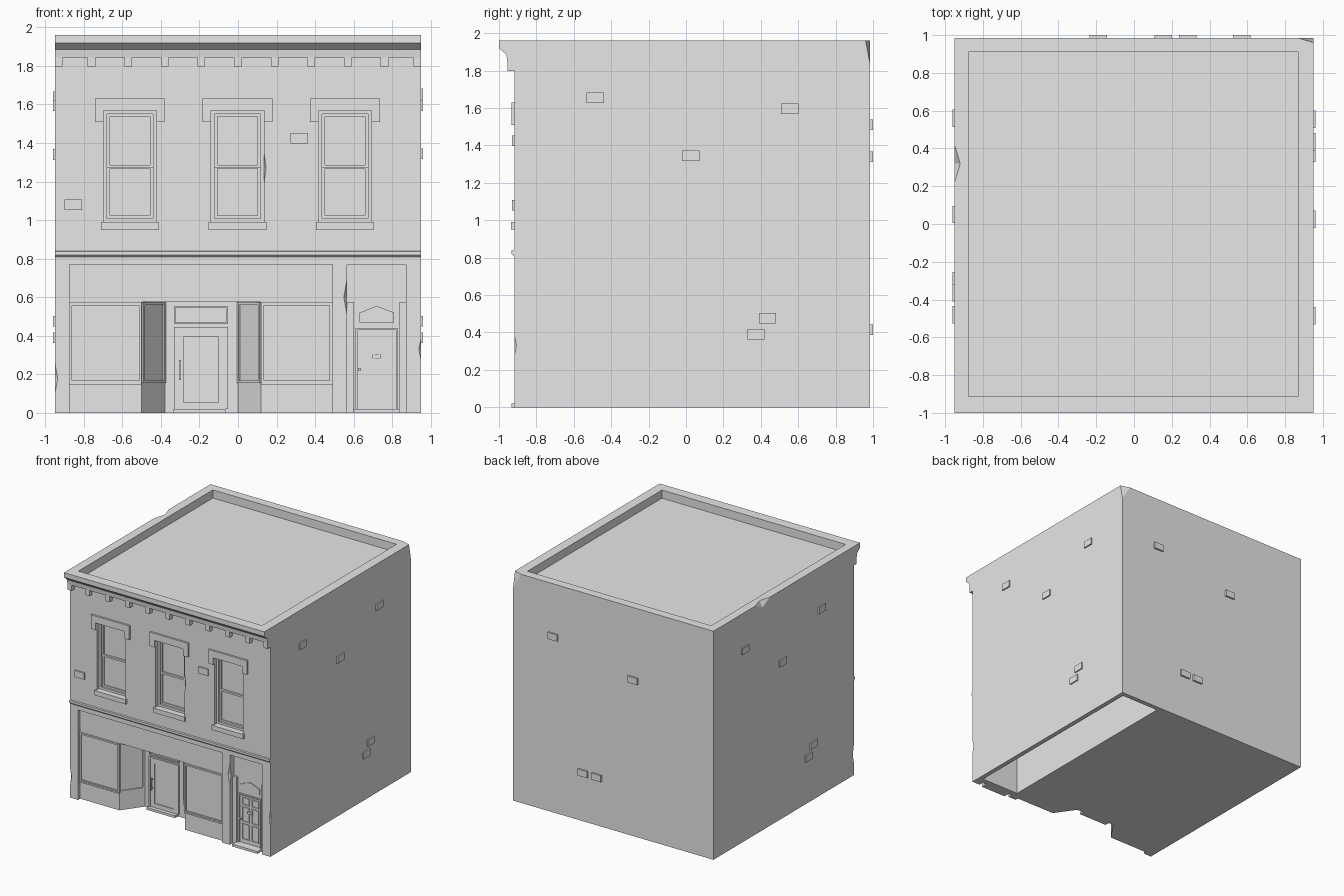
import bpy, bmesh, math
from mathutils import Matrix, Vector

cube = bpy.data.objects.get("Cube")
if cube:
    bpy.data.objects.remove(cube, do_unlink=True)

grey = bpy.data.materials.new("plain grey")
grey.use_nodes = True
grey.diffuse_color = (0.8, 0.8, 0.8, 1)
grey.node_tree.nodes["Principled BSDF"].inputs["Base Color"].default_value = (0.8, 0.8, 0.8, 1)

W, FRONT, BACK, TOP = 0.95, -0.918, 0.985, 1.96
SHOP, DOOR = -0.89, -0.86      # shopfront plane and side door plane
ENTRY = -0.72                  # back of the angled entry


def finish(name, bm):
    bmesh.ops.recalc_face_normals(bm, faces=bm.faces)
    mesh = bpy.data.meshes.new(name)
    bm.to_mesh(mesh)
    bm.free()
    mesh.materials.append(grey)
    ob = bpy.data.objects.new(name, mesh)
    bpy.context.collection.objects.link(ob)
    return ob


def add_prism(bm, pts, offset, place=Matrix()):
    """Extrude a closed loop of points by an offset."""
    low = [bm.verts.new(place @ Vector(p)) for p in pts]
    high = [bm.verts.new(place @ (Vector(p) + Vector(offset))) for p in pts]
    bm.faces.new(low)
    bm.faces.new(high)
    for i in range(len(pts)):
        j = (i + 1) % len(pts)
        bm.faces.new((low[i], low[j], high[j], high[i]))


def add_box(bm, x0, x1, y0, y1, z0, z1, place=Matrix()):
    add_prism(bm, [(x0, y0, z0), (x1, y0, z0), (x1, y1, z0), (x0, y1, z0)],
              (0, 0, z1 - z0), place)


def boxes(name, items, place=Matrix()):
    bm = bmesh.new()
    for b in items:
        add_box(bm, *b, place)
    return finish(name, bm)


def prism(name, pts, offset):
    bm = bmesh.new()
    add_prism(bm, pts, offset)
    return finish(name, bm)


def ring(x0, x1, y0, y1, z0, z1, t):
    """Four bars around a rectangular opening."""
    return [(x0, x0 + t, y0, y1, z0, z1), (x1 - t, x1, y0, y1, z0, z1),
            (x0 + t, x1 - t, y0, y1, z0, z0 + t), (x0 + t, x1 - t, y0, y1, z1 - t, z1)]


def chip(centre, size):
    bm = bmesh.new()
    bmesh.ops.create_uvsphere(bm, u_segments=4, v_segments=2, radius=1,
                              matrix=Matrix.Translation(centre) @ Matrix.Diagonal((*size, 1)))
    return finish("chip_cutter", bm)


def carve(ob, cutters):
    for c in cutters:
        m = ob.modifiers.new("cut", "BOOLEAN")
        m.operation, m.solver, m.object = "DIFFERENCE", "EXACT", c
    graph = bpy.context.evaluated_depsgraph_get()
    ob_eval = ob.evaluated_get(graph)
    mesh = bpy.data.meshes.new_from_object(ob_eval)
    ob.modifiers.clear()
    ob.data = mesh
    for c in cutters:
        bpy.data.objects.remove(c, do_unlink=True)


# Main block with roof well, shopfront, entry, side door and hall openings
windows = (-0.56, -0.003, 0.555)
body = boxes("building_body", [(-W, W, FRONT, BACK, 0, TOP)])
cut = [boxes("roof_cutter", [(-0.875, 0.867, -0.912, 0.91, 1.89, 2.1)]),
       boxes("shop_cutter", [(-0.875, 0.49, -1.1, SHOP, -0.1, 0.77)]),
       boxes("door_cutter", [(0.565, 0.872, -1.1, DOOR, -0.1, 0.77)]),
       boxes("hall_cutter", [(0.55, 0.91, -0.83, 0.945, -0.1, 0.77)]),
       prism("entry_cutter", [(-0.5, -1.1, -0.1), (-0.5, SHOP, -0.1), (-0.38, ENTRY, -0.1),
                              (0, ENTRY, -0.1), (0.12, SHOP, -0.1), (0.12, -1.1, -0.1)],
             (0, 0, 0.675))]
for x in windows:
    cut.append(boxes("window_cutter", [(x - 0.137, x + 0.137, -1.1, -0.86, 0.985, 1.57)]))
# Worn corners and edges
for centre, size in [((-W, 0.32, TOP), (0.03, 0.1, 0.05)), ((W, BACK, TOP), (0.08, 0.025, 0.13)),
                     ((0.134, FRONT, 1.27), (0.012, 0.02, 0.09)),
                     ((0.565, FRONT, 0.6), (0.016, 0.02, 0.09)),
                     ((-W, FRONT, 0.18), (0.015, 0.015, 0.08)),
                     ((W, FRONT, 0.33), (0.012, 0.012, 0.06))]:
    cut.append(chip(centre, size))
carve(body, cut)

# Cornice with hanging brackets
prism("cornice", [(-W, -0.913, 1.845), (-W, -0.955, 1.845), (-W, -0.96, 1.885),
                  (-W, -1, 1.92), (-W, -1, TOP), (-W, -0.913, TOP)], (2 * W, 0, 0))
step = 2 * W / 10
boxes("cornice_brackets", [(max(-W, -W + k * step - 0.02 - 0.02 * (k in (0, 10))),
                            min(W, -W + k * step + 0.02 + 0.02 * (k in (0, 10))),
                            -0.955, -0.91, 1.797, 1.85) for k in range(11)])

# Ledge above the shopfront
prism("shop_ledge", [(-W, -0.91, 0.81), (-W, -0.922, 0.81), (-W, -0.932, 0.82),
                     (-W, -0.932, 0.838), (-W, -0.91, 0.842)], (2 * W, 0, 0))

# Upper windows: hood, sill and two sashes
for n, x in enumerate(windows):
    hood = [(-0.182, 1.51), (-0.137, 1.51), (-0.137, 1.57), (0.137, 1.57),
            (0.137, 1.51), (0.182, 1.51), (0.182, 1.63), (-0.182, 1.63)]
    prism(f"window_hood_{n}", [(x + a, -0.934, z) for a, z in hood], (0, 0.03, 0))
    boxes(f"window_sill_{n}", [(x - 0.15, x + 0.15, -0.936, -0.87, 0.95, 0.99)])
    boxes(f"window_sashes_{n}",
          ring(x - 0.137, x + 0.137, -0.885, -0.855, 0.99, 1.57, 0.018)
          + ring(x - 0.12, x + 0.12, -0.876, -0.855, 1.27, 1.553, 0.016)
          + ring(x - 0.12, x + 0.12, -0.868, -0.855, 1.007, 1.285, 0.016))

# Display windows and their low walls
for side, x0, x1 in (("right", -0.875, -0.5), ("left", 0.12, 0.49)):
    boxes(f"display_frame_{side}", ring(x0, x1, SHOP - 0.01, SHOP + 0.01, 0.155, 0.572, 0.014)
          + [(x0, x1, SHOP - 0.014, SHOP + 0.01, 0.148, 0.16)])

# Angled entry windows
for side, a, b in (("right", (-0.5, SHOP), (-0.38, ENTRY)), ("left", (0, ENTRY), (0.12, SHOP))):
    d = Vector(b) - Vector(a)
    place = Matrix.Translation((*a, 0)) @ Matrix.Rotation(math.atan2(d.y, d.x), 4, "Z")
    boxes(f"entry_window_{side}", ring(0.003, d.length - 0.003, -0.009, 0.01, 0.155, 0.573, 0.014), place)

# Shop door with transom, step and pull handle
boxes("shop_door_frame", [(-0.333, -0.318, ENTRY - 0.015, ENTRY + 0.01, 0.02, 0.44),
                          (-0.066, -0.051, ENTRY - 0.015, ENTRY + 0.01, 0.02, 0.44),
                          (-0.333, -0.051, ENTRY - 0.015, ENTRY + 0.01, 0.43, 0.445)]
      + ring(-0.333, -0.051, ENTRY - 0.012, ENTRY + 0.01, 0.46, 0.555, 0.01))
boxes("shop_door", ring(-0.318, -0.066, ENTRY - 0.008, ENTRY + 0.01, 0.02, 0.43, 0.035))
boxes("shop_step", [(-0.335, -0.065, ENTRY - 0.04, ENTRY + 0.02, 0, 0.02)])
boxes("shop_handle", [(-0.305, -0.297, ENTRY - 0.028, ENTRY - 0.02, 0.17, 0.275),
                      (-0.305, -0.297, ENTRY - 0.028, ENTRY, 0.18, 0.19),
                      (-0.305, -0.297, ENTRY - 0.028, ENTRY, 0.255, 0.265)])

# Side door: jambs, panels, peaked light, step and fittings
boxes("side_jambs", [(0.565, 0.602, DOOR - 0.02, DOOR + 0.01, 0, 0.575),
                     (0.838, 0.872, DOOR - 0.02, DOOR + 0.01, 0, 0.575)])
boxes("side_door_frame", [(0.609, 0.62, DOOR - 0.015, DOOR + 0.01, 0.02, 0.44),
                          (0.82, 0.831, DOOR - 0.015, DOOR + 0.01, 0.02, 0.44),
                          (0.609, 0.831, DOOR - 0.015, DOOR + 0.01, 0.43, 0.44)])
panels = []
for x0 in (0.64, 0.73):
    for z0, z1 in ((0.05, 0.185), (0.2, 0.33), (0.345, 0.41)):
        panels += ring(x0, x0 + 0.07, DOOR - 0.007, DOOR + 0.01, z0, z1, 0.008)
boxes("side_door_panels", panels)
prism("side_door_light", [(0.63, DOOR - 0.008, 0.47), (0.81, DOOR - 0.008, 0.47),
                          (0.81, DOOR - 0.008, 0.52), (0.72, DOOR - 0.008, 0.555),
                          (0.63, DOOR - 0.008, 0.52)], (0, 0.02, 0))
boxes("side_step", [(0.597, 0.837, -0.932, DOOR + 0.02, 0, 0.02)])
boxes("mail_slot", [(0.697, 0.743, DOOR - 0.014, DOOR, 0.283, 0.303)])
boxes("door_knob", [(0.623, 0.637, DOOR - 0.02, DOOR, 0.218, 0.232)])

# Stray raised bricks on every wall
H, L, D = 0.028, 0.046, 0.011
boxes("front_bricks", [(x - L, x + L, FRONT - D, FRONT + D, z - H, z + H)
                       for x, z in ((-0.855, 1.08), (0.318, 1.425))])
boxes("back_bricks", [(x - L, x + L, BACK - D, BACK + 0.015, z - H, z + H)
                      for x, z in ((0.57, 1.51), (-0.19, 1.34), (0.285, 0.415), (0.155, 0.415))])
side_bricks = {W: ((-0.485, 1.655), (0.555, 1.595), (0.025, 1.345), (0.435, 0.475), (0.375, 0.39)),
               -W: ((0.56, 1.64), (0.05, 1.34), (-0.48, 1.595), (-0.365, 0.475), (-0.3, 0.39))}
for wall, spots in side_bricks.items():
    boxes("left_bricks" if wall > 0 else "right_bricks",
          [(wall - D, wall + D, y - L, y + L, z - H, z + H) for y, z in spots])
